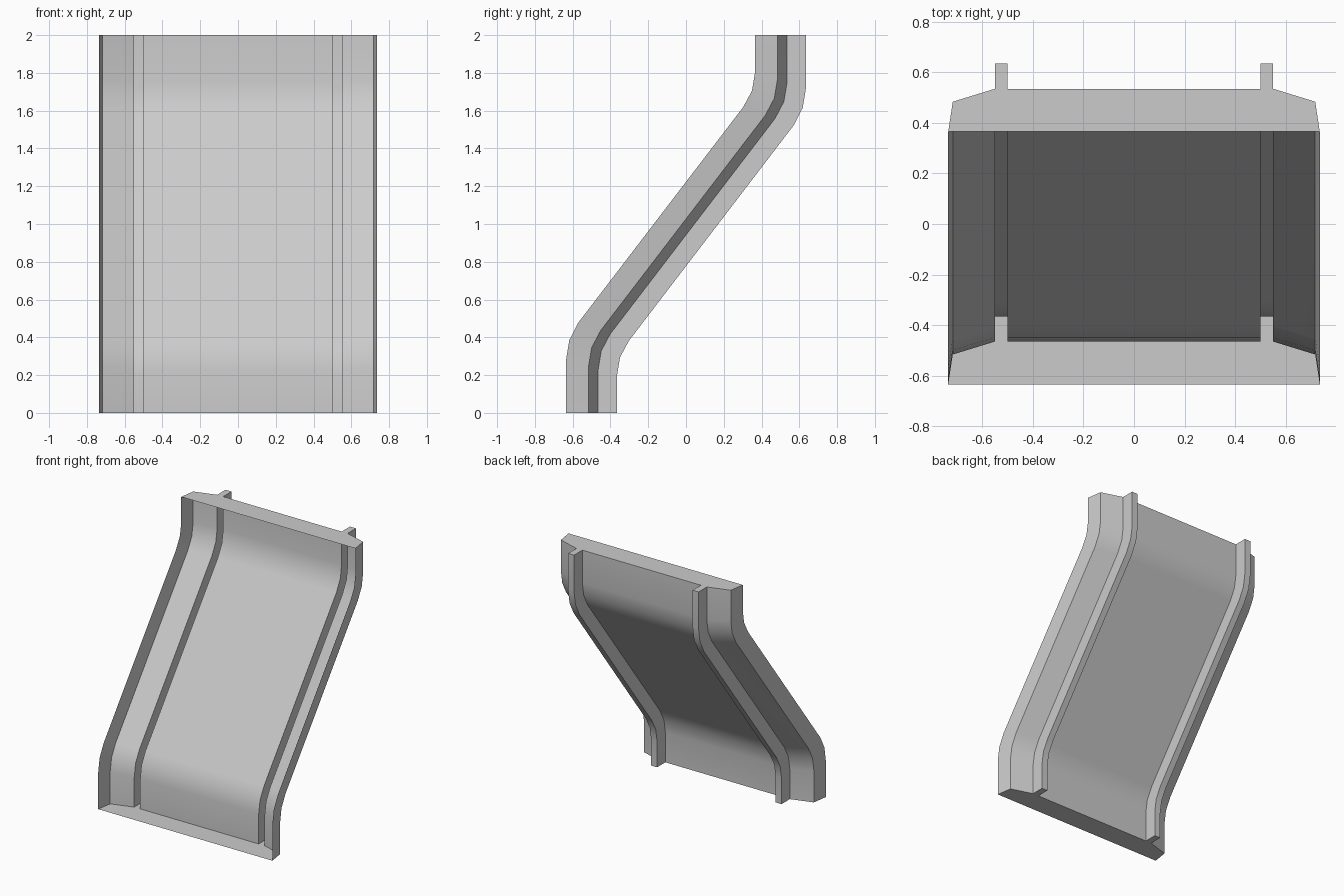
import bpy, bmesh, math

cube = bpy.data.objects.get("Cube")
if cube:
    bpy.data.objects.remove(cube)

grey = bpy.data.materials.new("plain grey")
grey.use_nodes = True
colour = (0.6, 0.6, 0.6, 1)
grey.diffuse_color = colour
grey.node_tree.nodes["Principled BSDF"].inputs["Base Color"].default_value = colour

# Side outlines (y, z): the back edge is the front edge turned half a circle
front_low = [(-0.635, 0), (-0.635, 0.28), (-0.618, 0.385), (-0.57, 0.478)]
back_low = [(-0.365, 0), (-0.365, 0.2), (-0.349, 0.295), (-0.302, 0.382)]


def turned(points):
    return [(-y, 2 - z) for y, z in reversed(points)]


front_edge = front_low + turned(back_low)
back_edge = back_low + turned(front_low)

# Cross-section (x, depth from front edge to back edge): wall, flange, rib, panel
half = [(-0.735, 0), (-0.717, 0.44), (-0.55, 0.63), (-0.55, 1), (-0.5, 1), (-0.5, 0.63)]
section = half + [(-x, t) for x, t in reversed(half)]

bm = bmesh.new()


def ring(front, back):
    """One cross-section laid between a front and a back outline point."""
    return [bm.verts.new((x,
                          front[0] + (back[0] - front[0]) * t,
                          front[1] + (back[1] - front[1]) * t))
            for x, t in section]


rings = [ring(f, b) for f, b in zip(front_edge, back_edge)]

# Shell swept along the chute, left open at the front
for low, high in zip(rings, rings[1:]):
    for i in range(len(section) - 1):
        bm.faces.new((low[i], high[i], high[i + 1], low[i + 1]))

# End caps
bm.faces.new(rings[0])
bm.faces.new(rings[-1][::-1])

mesh = bpy.data.meshes.new("chute_shell")
bm.to_mesh(mesh)
bm.free()
mesh.materials.append(grey)
shell = bpy.data.objects.new("chute_shell", mesh)
bpy.context.collection.objects.link(shell)

# Smooth bends, crisp corners
bpy.ops.object.select_all(action="DESELECT")
shell.select_set(True)
bpy.context.view_layer.objects.active = shell
bpy.ops.object.shade_smooth_by_angle(angle=math.radians(25))
